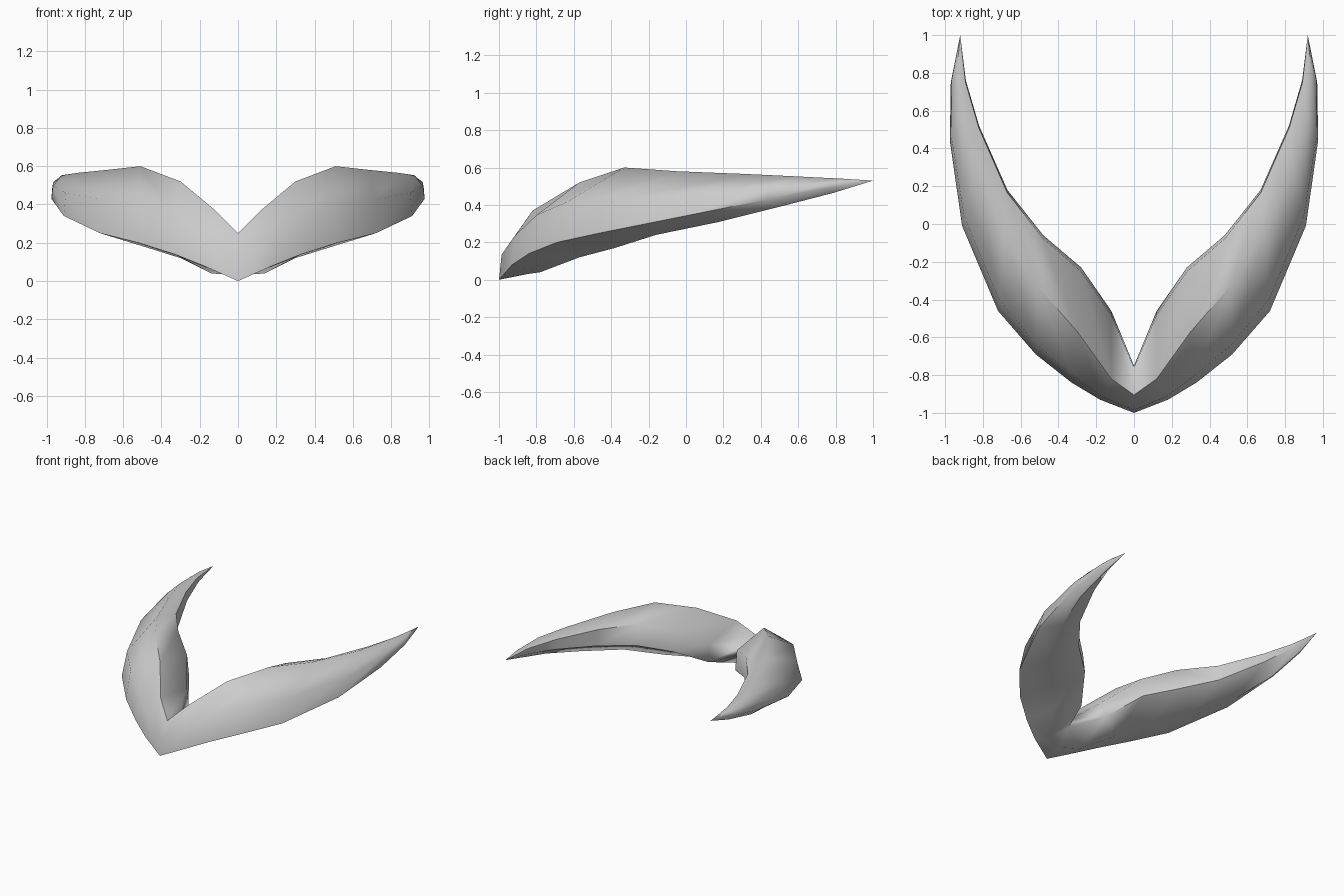
import bpy, bmesh, math
from mathutils import Vector

if "Cube" in bpy.data.objects:
    bpy.data.objects.remove(bpy.data.objects["Cube"])

# Rails running from the centre seam to the tip of one arm
outer = [(0, -1, 0), (.18, -.93, .08), (.33, -.84, .14), (.52, -.69, .2),
         (.72, -.46, .25), (.91, -.01, .34), (.975, .44, .43), (.97, .75, .49)]
top = [(0, -.905, .25), (.12, -.82, .37), (.3, -.57, .52), (.51, -.33, .6),
       (.69, -.05, .58), (.84, .33, .565), (.92, .58, .553), (.935, .84, .54)]
inner = [(0, -.75, .16), (.12, -.46, .17), (.28, -.23, .3), (.48, -.06, .36),
         (.67, .18, .4), (.82, .52, .46), (.89, .76, .495), (.905, .88, .515)]
under = [(0, -.85, .03), (.14, -.78, .04), (.3, -.57, .12), (.46, -.38, .17),
         (.67, -.16, .24), (.84, .18, .31), (.92, .48, .385), (.935, .79, .465)]
tip = (.92, 1, .53)


def toward(a, b, flat, rise):
    """Point part of the way from a to b, rising faster than it moves sideways."""
    d = b - a
    return a + Vector((d.x * flat, d.y * flat, d.z * rise))


# Loft the six-sided sections into one arm
bm = bmesh.new()
rings = []
for o, t, i, u in zip(outer, top, inner, under):
    o, t, i, u = map(Vector, (o, t, i, u))
    section = [o, toward(o, t, .15, .54), t, toward(i, t, .06, .7), i, u]
    rings.append([bm.verts.new(p) for p in section])
for a, b in zip(rings, rings[1:]):
    for k in range(6):
        n = (k + 1) % 6
        bm.faces.new((a[k], a[n], b[n], b[k]))
end = bm.verts.new(tip)
for k in range(6):
    bm.faces.new((rings[-1][k], rings[-1][(k + 1) % 6], end))
bmesh.ops.recalc_face_normals(bm, faces=bm.faces)
# make sure normals point outwards: the arm is open at the seam
if bm.calc_volume(signed=True) < 0:
    bmesh.ops.reverse_faces(bm, faces=bm.faces)

mesh = bpy.data.meshes.new("curved_horns")
bm.to_mesh(mesh)
bm.free()
horns = bpy.data.objects.new("curved_horns", mesh)
bpy.context.collection.objects.link(horns)

# Smooth shading, then mirror to the other arm
bpy.context.view_layer.objects.active = horns
horns.select_set(True)
bpy.ops.object.shade_smooth_by_angle(angle=math.radians(60))
mirror = horns.modifiers.new("Mirror", 'MIRROR')
mirror.use_clip = True
